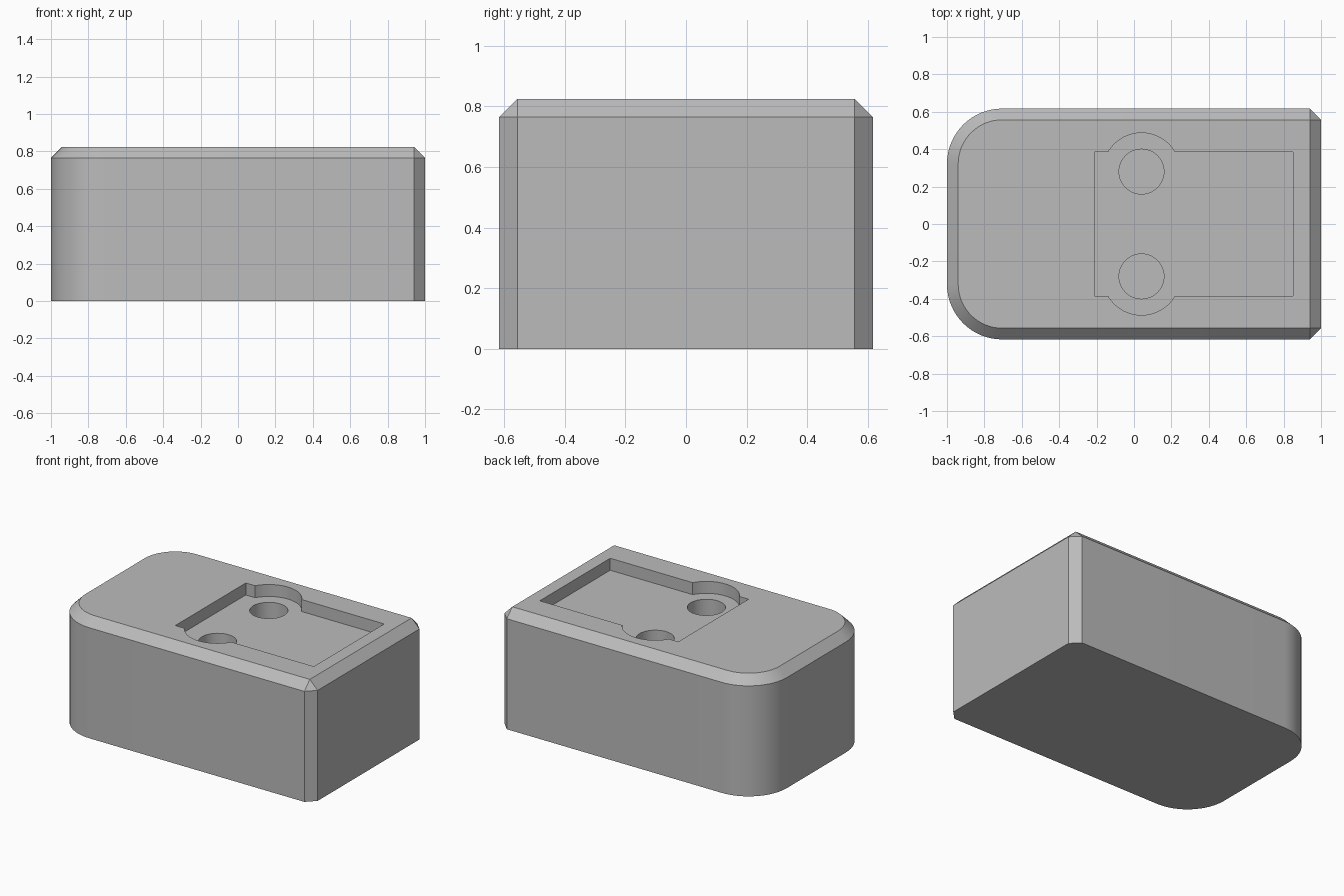
import bpy
import bmesh
from math import cos, sin, pi, sqrt, asin

HALF_L, HALF_W, HEIGHT = 1.0, 0.617, 0.825
CHAMFER, ROUND = 0.06, 0.295
POCKET_Z, HOLE_Z = 0.742, 0.3
HOLE_X, HOLE_Y, HOLE_R, RELIEF_R = 0.04, 0.28, 0.12, 0.207

if "Cube" in bpy.data.objects:
    bpy.data.objects.remove(bpy.data.objects["Cube"], do_unlink=True)

grey = bpy.data.materials.new("plain grey")
grey.use_nodes = True
grey.diffuse_color = (0.5, 0.5, 0.5, 1)
grey.node_tree.nodes["Principled BSDF"].inputs["Base Color"].default_value = grey.diffuse_color


def arc(cx, cy, r, start, end, steps):
    angles = [start + (end - start) * i / steps for i in range(steps + 1)]
    return [(cx + r * cos(a), cy + r * sin(a)) for a in angles]


def add_object(name, bm):
    bmesh.ops.recalc_face_normals(bm, faces=bm.faces)
    mesh = bpy.data.meshes.new(name)
    bm.to_mesh(mesh)
    bm.free()
    mesh.materials.append(grey)
    obj = bpy.data.objects.new(name, mesh)
    bpy.context.collection.objects.link(obj)
    return obj


def prism(name, outline, z0, z1):
    bm = bmesh.new()
    base = bm.faces.new([bm.verts.new((x, y, z0)) for x, y in outline])
    top = bmesh.ops.extrude_face_region(bm, geom=[base])["geom"]
    for v in top:
        if isinstance(v, bmesh.types.BMVert):
            v.co.z = z1
    return add_object(name, bm)


# Body: rounded at -x, chamfered at +x and around the top
cx, cy = -HALF_L + ROUND, HALF_W - ROUND
xi, yi = HALF_L - CHAMFER, HALF_W - CHAMFER


def end_arcs(r):
    return arc(cx, cy, r, pi / 2, pi, 16) + arc(cx, -cy, r, pi, 1.5 * pi, 16)


lower = end_arcs(ROUND) + [(xi, -HALF_W), (HALF_L, -yi), (HALF_L, yi), (xi, HALF_W)]
upper = end_arcs(ROUND - CHAMFER) + [(xi, -yi), (xi, -yi), (xi, yi), (xi, yi)]
bm = bmesh.new()
rings = [[bm.verts.new((x, y, z)) for x, y in pts]
         for pts, z in ((lower, 0), (lower, HEIGHT - CHAMFER), (upper, HEIGHT))]
for a, b in zip(rings, rings[1:]):
    for i in range(len(a)):
        j = (i + 1) % len(a)
        bm.faces.new((a[i], a[j], b[j], b[i]))
bm.faces.new(rings[0])
bm.faces.new(rings[2])
bmesh.ops.remove_doubles(bm, verts=bm.verts, dist=0.0001)
body = add_object("block_body", bm)

# Pocket outline: rectangle with a round relief beside each hole
pocket_x0, pocket_x1, pocket_y = -0.21, 0.85, 0.385
lift = asin((pocket_y - HOLE_Y) / RELIEF_R)
back = [(pocket_x1, pocket_y)] + arc(HOLE_X, HOLE_Y, RELIEF_R, lift, pi - lift, 32) + [(pocket_x0, pocket_y)]
front = [(x, -y) for x, y in reversed(back)]
cutters = [prism("pocket_cutter", back + front, POCKET_Z, HEIGHT + 0.2)]

# Two blind holes in the pocket floor
for side in (-1, 1):
    circle = arc(HOLE_X, side * HOLE_Y, HOLE_R, 0, 2 * pi, 48)[:-1]
    cutters.append(prism("hole_cutter", circle, HOLE_Z, HEIGHT + 0.1))

bpy.ops.object.select_all(action='DESELECT')
bpy.context.view_layer.objects.active = body
body.select_set(True)
for cutter in cutters:
    cutter.hide_render = True
    mod = body.modifiers.new(cutter.name, 'BOOLEAN')
    mod.operation = 'DIFFERENCE'
    mod.solver = 'EXACT'
    mod.object = cutter
    bpy.ops.object.modifier_apply(modifier=mod.name)
    bpy.data.objects.remove(cutter, do_unlink=True)

bpy.ops.object.shade_smooth_by_angle(angle=pi / 6)
